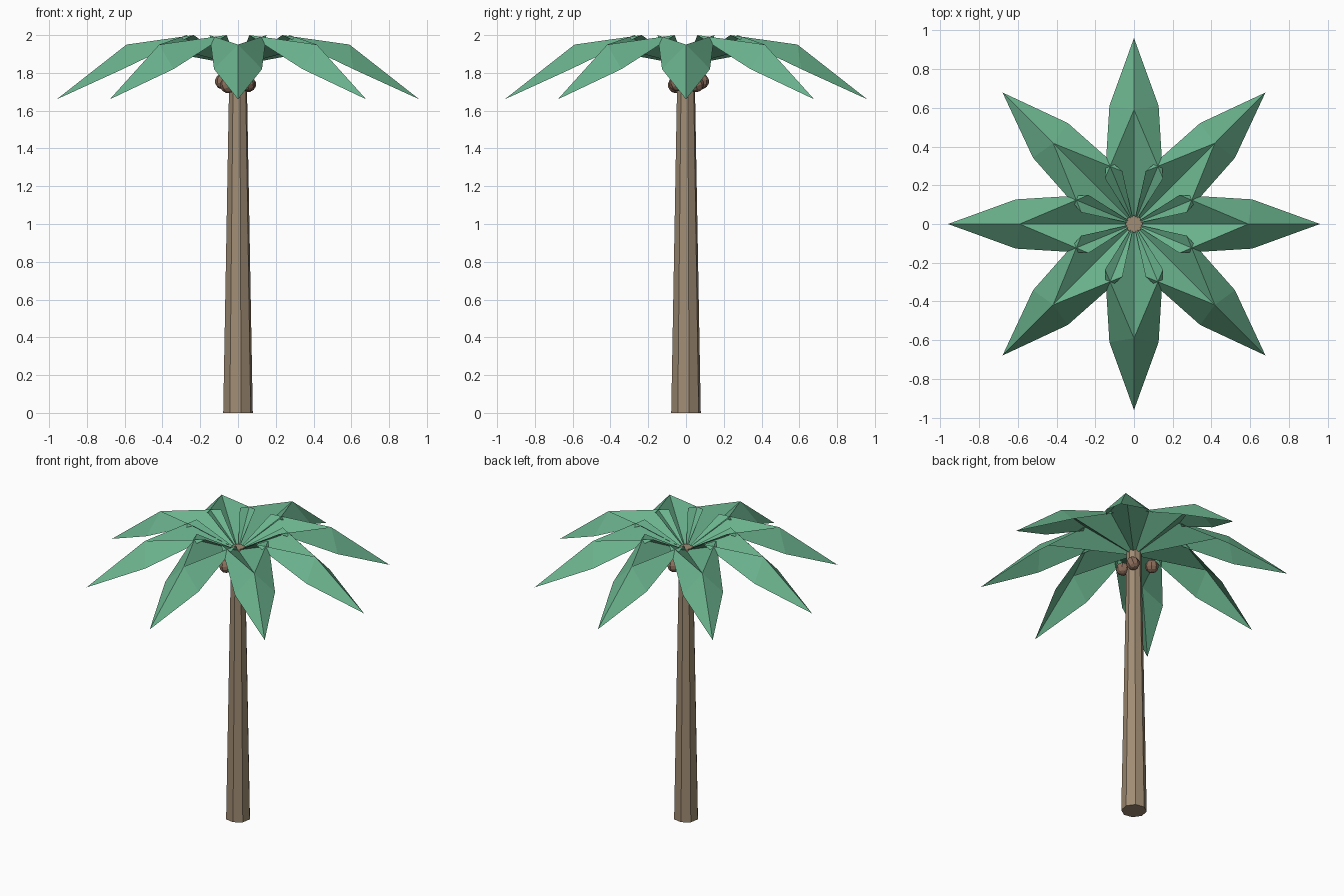
import bpy
import bmesh
from math import radians, cos, sin
from mathutils import Matrix

cube = bpy.data.objects.get("Cube")
if cube:
    bpy.data.objects.remove(cube)


def make_material(name, rgb):
    mat = bpy.data.materials.new(name)
    mat.use_nodes = True
    mat.diffuse_color = (*rgb, 1)
    mat.node_tree.nodes["Principled BSDF"].inputs["Base Color"].default_value = (*rgb, 1)
    return mat


def make_object(name, bm, mat):
    mesh = bpy.data.meshes.new(name)
    bm.to_mesh(mesh)
    bm.free()
    mesh.materials.append(mat)
    obj = bpy.data.objects.new(name, mesh)
    bpy.context.collection.objects.link(obj)
    return obj


leaf_green = make_material("leaf green", (0.144, 0.445, 0.266))
bark_brown = make_material("bark brown", (0.352, 0.262, 0.175))
nut_brown = make_material("nut brown", (0.262, 0.155, 0.105))

# Tapered eight-sided trunk
TRUNK_TOP = 1.86
bm = bmesh.new()
bmesh.ops.create_cone(
    bm, cap_ends=True, segments=8, radius1=0.08, radius2=0.046, depth=TRUNK_TOP,
    matrix=Matrix.Translation((0, 0, TRUNK_TOP / 2)) @ Matrix.Rotation(radians(12), 4, "Z"))
make_object("trunk", bm, bark_brown)


# Folded frond: a rising gutter near the trunk, then a drooping ridge to the tip
def add_frond(index):
    bm = bmesh.new()
    root = bm.verts.new((0, 0, 1.84))
    ridge = bm.verts.new((0.59, 0, 1.95))
    tip = bm.verts.new((0.96, 0, 1.66))
    for side in (1, -1):
        shoulder = bm.verts.new((0.235, 0.15 * side, 2.0))
        edge = bm.verts.new((0.61, 0.127 * side, 1.82))
        for face in ((root, ridge, shoulder), (shoulder, ridge, edge), (edge, ridge, tip)):
            bm.faces.new(face if side > 0 else face[::-1])
    frond = make_object(f"frond_{index + 1}", bm, leaf_green)
    frond.rotation_euler.z = radians(45 * index)


for i in range(8):
    add_frond(i)

# Faceted nuts clustered under the crown
for i, (reach, height) in enumerate(((0.075, 1.74), (0.112, 1.755), (0.075, 1.735), (0.07, 1.745))):
    angle = radians(45 + 90 * i)
    bm = bmesh.new()
    bmesh.ops.create_uvsphere(bm, u_segments=8, v_segments=6, radius=0.043)
    nut = make_object(f"nut_{i + 1}", bm, nut_brown)
    nut.location = (reach * cos(angle), reach * sin(angle), height)
    nut.rotation_euler = (radians(20), 0, angle)
